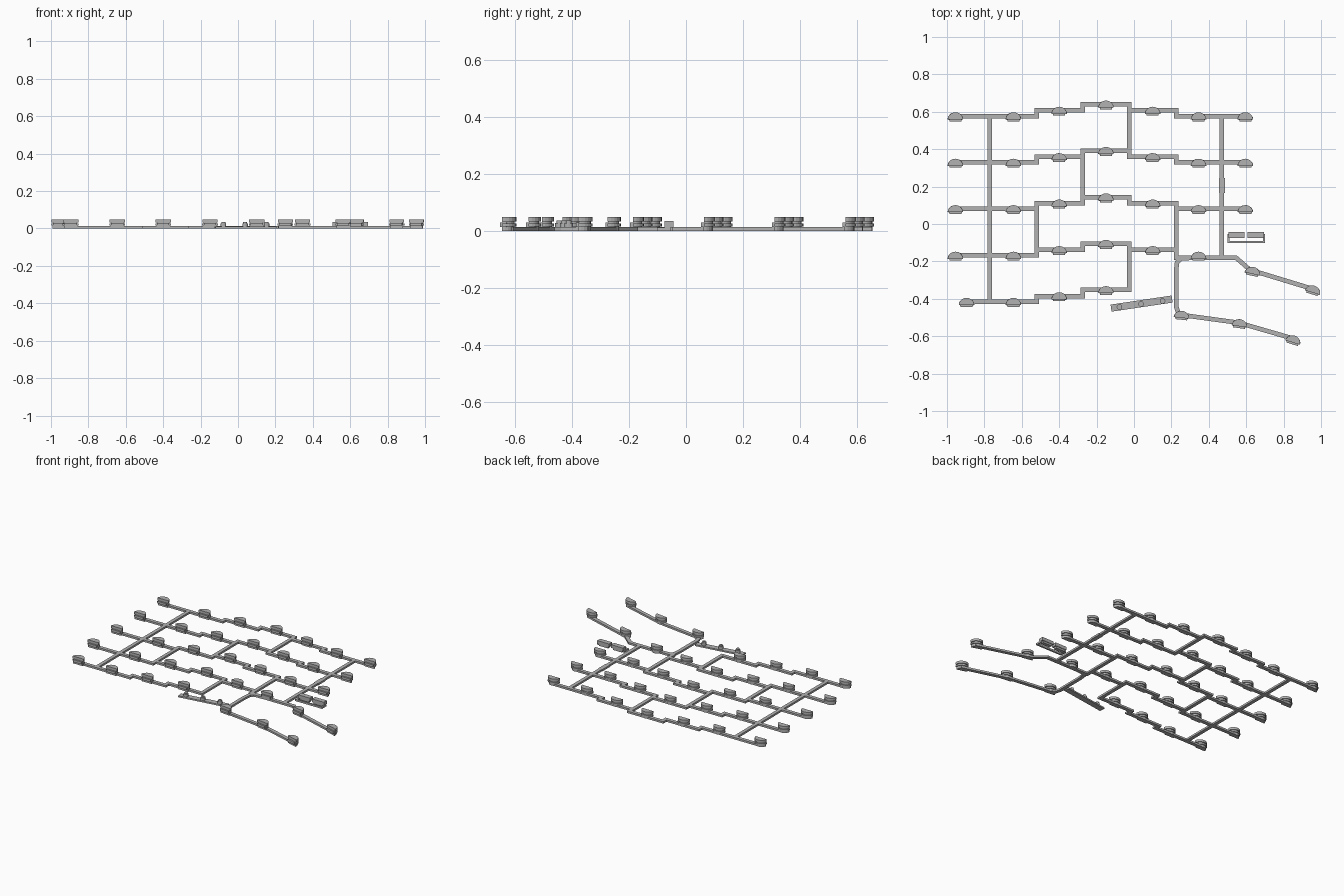
import bpy, bmesh, math
from mathutils import Vector, Matrix

cube = bpy.data.objects.get("Cube")
if cube:
    bpy.data.objects.remove(cube, do_unlink=True)

grey = bpy.data.materials.new("mid grey")
grey.use_nodes = True
grey.diffuse_color = (0.45, 0.45, 0.45, 1)
grey.node_tree.nodes["Principled BSDF"].inputs["Base Color"].default_value = (0.45, 0.45, 0.45, 1)


def finish(name, bm):
    bmesh.ops.recalc_face_normals(bm, faces=bm.faces)
    mesh = bpy.data.meshes.new(name)
    bm.to_mesh(mesh)
    bm.free()
    mesh.materials.append(grey)
    ob = bpy.data.objects.new(name, mesh)
    bpy.context.collection.objects.link(ob)
    return ob


def prism(bm, outline, z0, z1):
    """Extrude a flat outline from z0 up to z1."""
    low = [bm.verts.new((p[0], p[1], z0)) for p in outline]
    top = [bm.verts.new((p[0], p[1], z1)) for p in outline]
    bm.faces.new(low[::-1])
    bm.faces.new(top)
    n = len(low)
    for i in range(n):
        j = (i + 1) % n
        bm.faces.new((low[i], low[j], top[j], top[i]))


TRACK_TOP = 0.013


def track(name, points, width=0.024, top=TRACK_TOP):
    """Mitred flat ribbon along a path, with square ends."""
    pts = [Vector(p) for p in points]
    half = width / 2
    left, right = [], []
    for i, p in enumerate(pts):
        a = (p - pts[i - 1]).normalized() if i else (pts[1] - p).normalized()
        b = (pts[i + 1] - p).normalized() if i < len(pts) - 1 else a
        na, nb = Vector((-a.y, a.x)), Vector((-b.y, b.x))
        m = (na + nb).normalized()
        m *= half / m.dot(na)
        end = -a * half if i == 0 else (a * half if i == len(pts) - 1 else Vector((0, 0)))
        left.append(p + m + end)
        right.append(p - m + end)
    bm = bmesh.new()
    low = [[bm.verts.new((*q, 0)) for q in side] for side in (left, right)]
    high = [[bm.verts.new((*q, top)) for q in side] for side in (left, right)]
    for i in range(len(pts) - 1):
        for a, b in ((high[0], high[1]), (low[0], low[1]), (high[0], low[0]), (high[1], low[1])):
            bm.faces.new((a[i], a[i + 1], b[i + 1], b[i]))
    for i in (0, -1):
        bm.faces.new((high[0][i], high[1][i], low[1][i], low[0][i]))
    return finish(name, bm)


def half_round(radius, depth, y0, steps=10):
    """Half-ellipse outline with its flat edge at y0."""
    return [(radius * math.cos(math.pi * i / steps), y0 + depth * math.sin(math.pi * i / steps))
            for i in range(steps + 1)]


# Half-round socket: body on the track, ledge, and a wide upper plate
def socket(name, x, y, angle=0):
    bm = bmesh.new()
    prism(bm, half_round(0.036, 0.034, -0.016), 0.0, 0.018)
    prism(bm, half_round(0.042, 0.038, -0.014), 0.016, 0.026)
    prism(bm, [(-0.032, -0.024), (0.032, -0.024), (0.032, 0), (-0.032, 0)], 0.014, 0.030)
    prism(bm, half_round(0.034, 0.032, -0.014), 0.026, 0.032)
    prism(bm, half_round(0.041, 0.038, -0.014), 0.032, 0.048)
    bm.transform(Matrix.Translation((x, y, 0)) @ Matrix.Rotation(math.radians(angle), 4, 'Z'))
    finish(name, bm)


# Staggered rows
STEPS = [-0.52, -0.275, -0.025, 0.225]
LIFT = [0, 0.03, 0.063, 0.03, 0]
COLUMNS = [(-0.645, 0), (-0.4, 1), (-0.15, 2), (0.1, 3), (0.345, 4)]
ROWS = [0.577, 0.329, 0.081, -0.168, -0.415]
ENDS = [0.595, 0.595, 0.595, 0.55, -0.025]

for r, (y, end) in enumerate(zip(ROWS, ENDS)):
    start = -0.895 if r == 4 else -0.955
    path = [(start, y)]
    for i, x in enumerate(STEPS):
        if x < end:
            path += [(x, y + LIFT[i]), (x, y + LIFT[i + 1])]
    if r == 3:
        path[-1] = (0.225, -0.18)
        path += [(0.545, -0.18), (0.62, -0.245), (0.965, -0.35)]
    else:
        path.append((end, y + LIFT[2] if r == 4 else y))
    track(f"row_track_{r + 1}", path)
    spots = [(start, 0)] + [c for c in COLUMNS if r < 4 or c[0] < 0]
    if r < 3:
        spots.append((0.595, 4))
    for i, (x, level) in enumerate(spots):
        socket(f"socket_{r + 1}_{i + 1}", x, y + LIFT[level] - 0.004)

# Links between the rows
track("left_edge_link", [(-0.77, ROWS[0]), (-0.77, ROWS[4])])
track("right_edge_link", [(0.47, ROWS[0]), (0.47, -0.18)])
track("right_edge_joint", [(0.47, 0.23), (0.47, 0.18)], 0.031)
LINKS = [(-0.025, 0.64, 0.392), (-0.275, 0.392, 0.144), (-0.52, 0.111, -0.168),
         (0.225, 0.111, -0.18), (-0.025, -0.105, -0.352)]
for i, (x, y0, y1) in enumerate(LINKS):
    track(f"row_link_{i + 1}", [(x, y0), (x, y1)])

# Lower branch that fans out to the right
track("lower_branch", [(0.32, -0.18), (0.25, -0.185), (0.23, -0.205), (0.225, -0.25),
                       (0.225, -0.44), (0.235, -0.47), (0.26, -0.487), (0.56, -0.528),
                       (0.86, -0.615)])
for i, (x, y, a) in enumerate([(0.635, -0.253, -12), (0.958, -0.353, -17), (0.255, -0.488, -6),
                               (0.565, -0.533, -8), (0.852, -0.62, -17)]):
    socket(f"fan_socket_{i + 1}", x, y, a)

# Slanted strip with three pins
track("pin_strip", [(-0.104, -0.447), (0.185, -0.404)], 0.038, 0.01)
for i, (x, y) in enumerate([(-0.078, -0.444), (0.038, -0.428), (0.153, -0.412)]):
    bm = bmesh.new()
    for radius, z0, z1 in ((0.015, 0, 0.028), (0.010, 0.028, 0.036)):
        bmesh.ops.create_cone(bm, cap_ends=True, segments=12, radius1=radius, radius2=radius,
                              depth=z1 - z0, matrix=Matrix.Translation((x, y, (z0 + z1) / 2)))
    ob = finish(f"strip_pin_{i + 1}", bm)

# Small wire loop carrying two blocks
track("loop_wire", [(0.505, -0.06), (0.505, -0.096), (0.695, -0.096), (0.695, -0.06)], 0.011, 0.012)
for side, x in (("left", 0.652), ("right", 0.548)):
    bm = bmesh.new()
    for hw, hd, z0, z1 in ((0.044, 0.016, 0.012, 0.034), (0.034, 0.012, 0, 0.014)):
        prism(bm, [(x - hw, -0.06 - hd), (x + hw, -0.06 - hd),
                   (x + hw, -0.06 + hd), (x - hw, -0.06 + hd)], z0, z1)
    finish(f"{side}_loop_block", bm)
